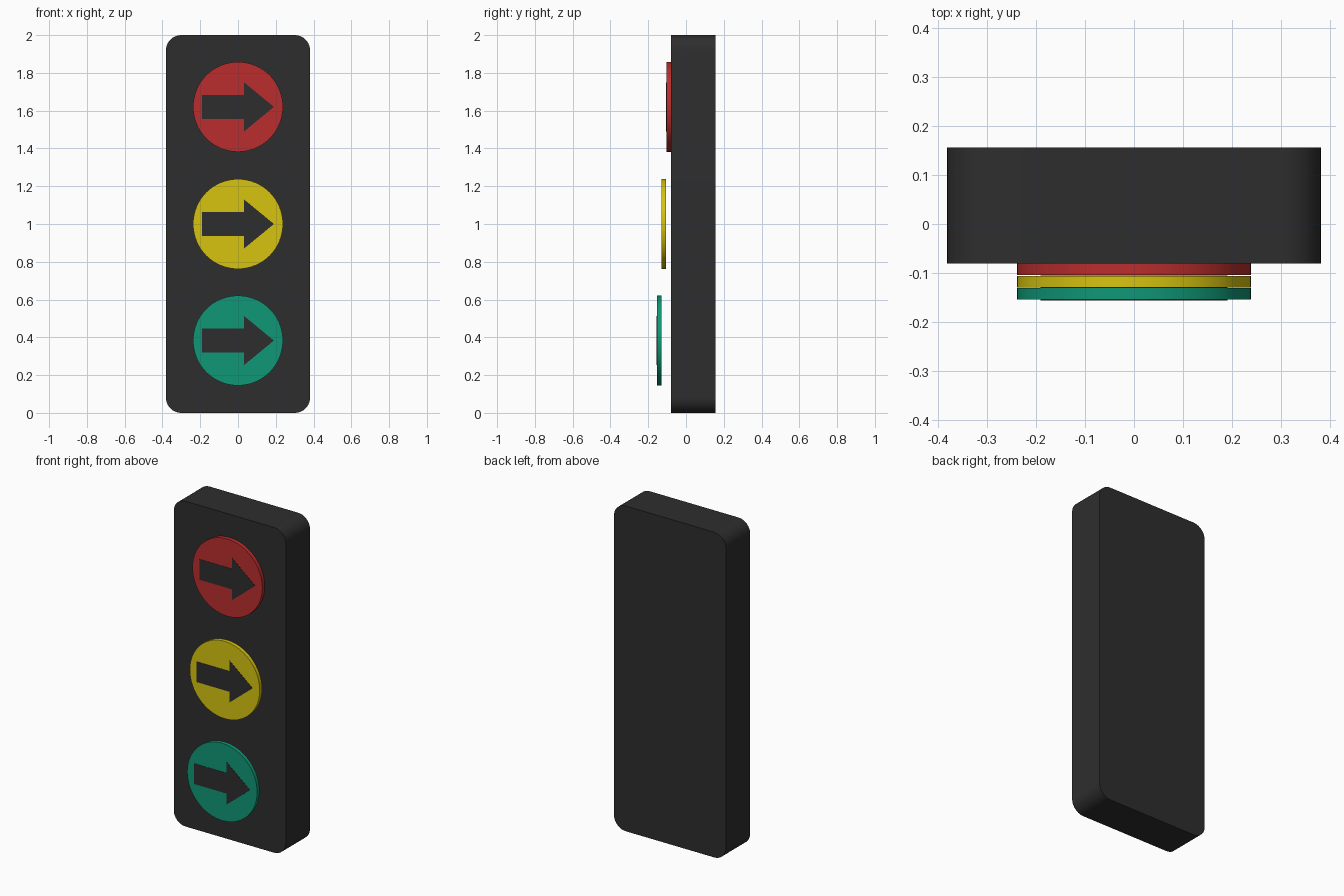
import bpy, bmesh, math

if "Cube" in bpy.data.objects:
    bpy.data.objects.remove(bpy.data.objects["Cube"])

def material(name, rgb):
    m = bpy.data.materials.new(name)
    m.diffuse_color = (*rgb, 1)
    m.use_nodes = True
    m.node_tree.nodes["Principled BSDF"].inputs["Base Color"].default_value = m.diffuse_color
    return m

def extrude_profile(name, points, y_front, y_back, mat):
    """Solid from an (x, z) outline, extruded along y."""
    bm = bmesh.new()
    face = bm.faces.new([bm.verts.new((x, y_front, z)) for x, z in points])
    ext = bmesh.ops.extrude_face_region(bm, geom=[face])
    # the extruded copy becomes the back
    for v in ext["geom"]:
        if isinstance(v, bmesh.types.BMVert):
            v.co.y = y_back
    if not any(len(f.verts) == len(points) and abs(f.calc_center_median().y - y_front) < 1e-6
               for f in bm.faces):
        bmesh.ops.holes_fill(bm, edges=bm.edges[:])
    bmesh.ops.recalc_face_normals(bm, faces=bm.faces[:])
    mesh = bpy.data.meshes.new(name)
    bm.to_mesh(mesh)
    bm.free()
    ob = bpy.data.objects.new(name, mesh)
    bpy.context.collection.objects.link(ob)
    mesh.materials.append(mat)
    bpy.ops.object.select_all(action='DESELECT')
    ob.select_set(True)
    bpy.context.view_layer.objects.active = ob
    bpy.ops.object.shade_smooth_by_angle(angle=math.radians(30))
    return ob

def arc(cx, cz, r, a0, a1, n, endpoint=True):
    return [(cx + r * math.cos(a0 + (a1 - a0) * i / n),
             cz + r * math.sin(a0 + (a1 - a0) * i / n))
            for i in range(n + endpoint)]

dark = material("dark_housing", (0.027, 0.027, 0.027))

# housing: rounded rectangle slab
W, H, R = 0.381, 2.0, 0.08
outline = []
for i, (cx, cz) in enumerate([(W - R, H - R), (R - W, H - R), (R - W, R), (W - R, R)]):
    outline += arc(cx, cz, R, i * math.pi / 2, (i + 1) * math.pi / 2, 10)
extrude_profile("housing", outline, -0.08, 0.156, dark)

# lamps, each stepped further forward, with a dark arrow pointing to +x
lamps = [
    ("red", 1.62, -0.08, (0.49, 0.027, 0.027)),
    ("yellow", 1.0, -0.1055, (0.68, 0.55, 0.005)),
    ("green", 0.383, -0.1305, (0.005, 0.31, 0.18)),
]
arrow = [(-0.19, -0.063), (0.032, -0.063), (0.032, -0.13), (0.19, 0),
         (0.032, 0.13), (0.032, 0.063), (-0.19, 0.063)]
for name, z, back, rgb in lamps:
    front = back - 0.0235
    extrude_profile(name + "_lamp", arc(0, z, 0.238, 0, 2 * math.pi, 64, False),
                    front, back, material(name, rgb))
    extrude_profile(name + "_arrow", [(x, z + dz) for x, dz in arrow],
                    front - 0.0015, front + 0.005, dark)
